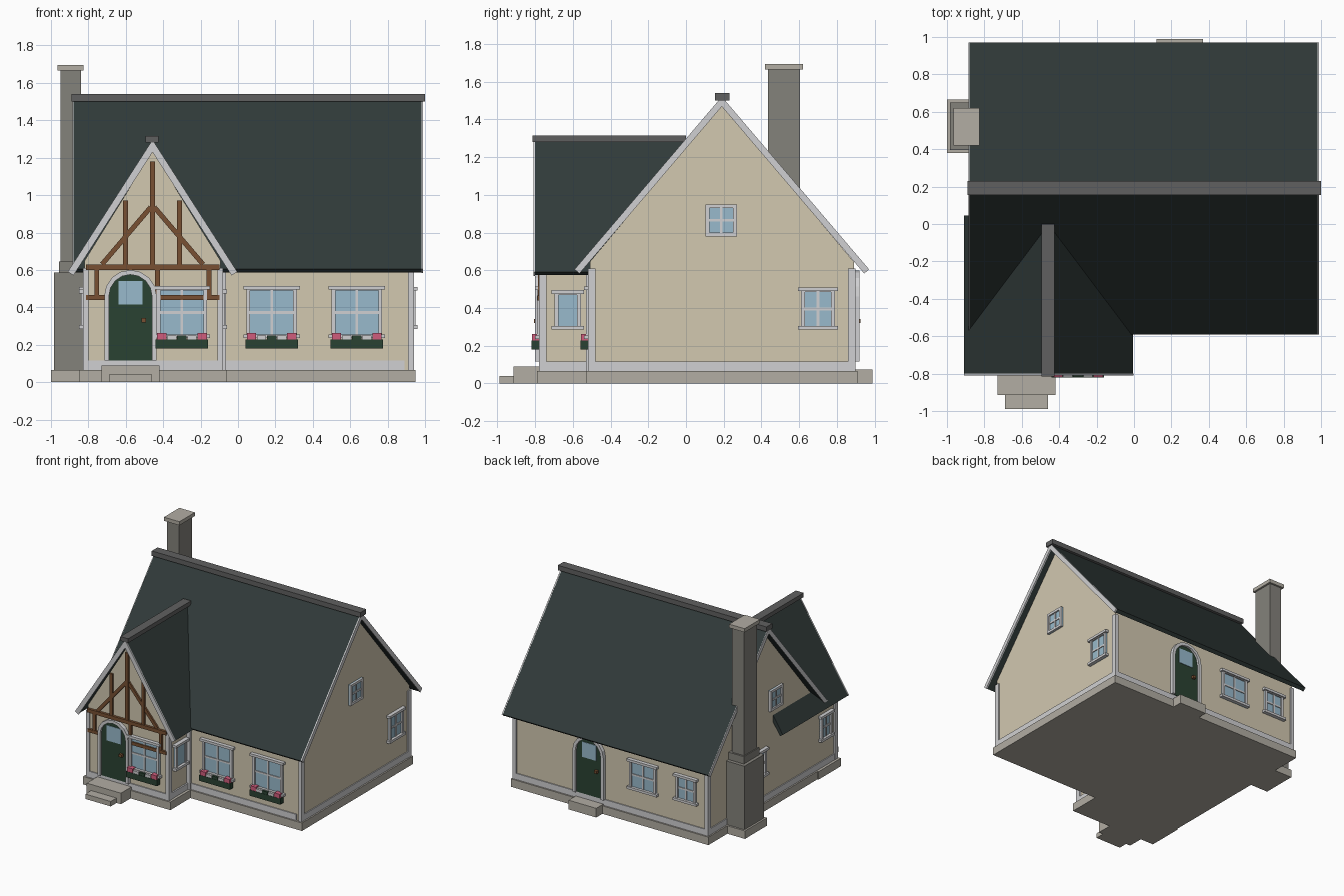
import bpy, bmesh, math
from mathutils import Vector

if "Cube" in bpy.data.objects:
    bpy.data.objects.remove(bpy.data.objects["Cube"])


def material(name, *rgb):
    lin = [(c / 255 / 12.92) if c < 11 else ((c / 255 + 0.055) / 1.055) ** 2.4 for c in rgb]
    m = bpy.data.materials.new(name)
    m.use_nodes = True
    m.diffuse_color = (*lin, 1)
    m.node_tree.nodes["Principled BSDF"].inputs["Base Color"].default_value = (*lin, 1)
    return m


ROOF = material("slate_green", 48, 58, 57)
WALL = material("cream_plaster", 210, 200, 176)
TRIM = material("pale_trim", 208, 208, 210)
GLASS = material("blue_glass", 152, 186, 204)
STONE = material("light_stone", 178, 173, 163)
CHIMNEY = material("chimney_stone", 132, 130, 123)
RIDGE = material("ridge_grey", 96, 96, 96)
TIMBER = material("brown_timber", 120, 80, 50)
GREEN = material("dark_green", 42, 66, 50)
PINK = material("pink_petals", 208, 92, 124)


# A wall is an origin, a sideways direction and an outward direction
def wall(origin, side, out):
    return Vector(origin), Vector(side), Vector(out)


FRONT = wall((0, -0.51, 0), (1, 0, 0), (0, -1, 0))
WING = wall((0, -0.77, 0), (1, 0, 0), (0, -1, 0))
BACK = wall((0, 0.89, 0), (-1, 0, 0), (0, 1, 0))
RIGHT = wall((0.93, 0, 0), (0, 1, 0), (1, 0, 0))
LEFT = wall((-0.82, 0, 0), (0, -1, 0), (-1, 0, 0))
WING_RIGHT = wall((-0.09, 0, 0), (0, 1, 0), (1, 0, 0))
WORLD_X = wall((0, 0, 0), (0, 1, 0), (1, 0, 0))
WORLD_Y = wall((0, 0, 0), (1, 0, 0), (0, -1, 0))


def prism(name, pts, d0, d1, mat, frame):
    """Extrude a profile drawn on a wall from depth d0 to d1 outward."""
    o, u, n = frame
    bm = bmesh.new()
    a, b = [[bm.verts.new(o + u * p + n * d + Vector((0, 0, q))) for p, q in pts] for d in (d0, d1)]
    bm.faces.new(a)
    bm.faces.new(b)
    for i in range(len(pts)):
        j = (i + 1) % len(pts)
        bm.faces.new((a[i], a[j], b[j], b[i]))
    bmesh.ops.recalc_face_normals(bm, faces=bm.faces)
    me = bpy.data.meshes.new(name)
    bm.to_mesh(me)
    bm.free()
    me.materials.append(mat)
    ob = bpy.data.objects.new(name, me)
    bpy.context.collection.objects.link(ob)
    return ob


def plate(name, u0, u1, v0, v1, d0, d1, mat, frame):
    return prism(name, [(u0, v0), (u1, v0), (u1, v1), (u0, v1)], d0, d1, mat, frame)


def block(name, x0, x1, y0, y1, z0, z1, mat):
    return plate(name, x0, x1, z0, z1, -y1, -y0, mat, WORLD_Y)


def beam(name, start, end, width, d0, d1, mat, frame):
    a, b = Vector(start), Vector(end)
    s = (b - a).normalized().orthogonal() * width / 2
    prism(name, [a + s, b + s, b - s, a - s], d0, d1, mat, frame)


def chevron(mid, half, eave, apex, t):
    """Cross-section of a gable roof with thickness t."""
    a = math.atan2(apex - eave, half)
    drop = t / math.cos(a)
    e = (half - t * math.sin(a), eave - t * math.cos(a))
    return [(mid - half, eave), (mid, apex), (mid + half, eave),
            (mid + e[0], e[1]), (mid, apex - drop), (mid - e[0], e[1])]


def gable(mid, half, top, apex):
    return [(mid - half, 0.06), (mid + half, 0.06), (mid + half, top), (mid, apex), (mid - half, top)]


# Foundation and steps
block("main_foundation", -0.84, 0.95, -0.53, 0.91, 0, 0.065, STONE)
block("wing_foundation", -0.85, -0.06, -0.79, -0.5, 0, 0.065, STONE)
block("chimney_foundation", -1.0, -0.8, 0.38, 0.665, 0, 0.065, STONE)
block("front_upper_step", -0.73, -0.42, -0.915, -0.77, 0, 0.09, STONE)
block("front_lower_step", -0.69, -0.46, -0.99, -0.9, 0, 0.04, STONE)
block("back_step", 0.12, 0.37, 0.88, 0.99, 0, 0.075, STONE)

# Walls
prism("main_walls", gable(0.19, 0.70, 0.645, 1.475), -0.82, 0.93, WALL, WORLD_X)
prism("wing_walls", gable(-0.457, 0.363, 0.65, 1.235), 0.4, 0.77, WALL, WORLD_Y)

# Roofs, gable boards, eave boards and ridge caps
prism("main_roof", chevron(0.19, 0.78, 0.605, 1.52, 0.03), -0.88, 0.98, ROOF, WORLD_X)
prism("wing_roof", chevron(-0.457, 0.452, 0.59, 1.295, 0.03), -0.045, 0.80, ROOF, WORLD_Y)
main_board = chevron(0.19, 0.781, 0.605, 1.521, 0.034)
prism("right_gable_board", main_board, 0.98, 0.99, TRIM, WORLD_X)
prism("left_gable_board", main_board, -0.885, -0.88, TRIM, WORLD_X)
prism("wing_gable_board", chevron(-0.457, 0.453, 0.59, 1.296, 0.036), 0.80, 0.81, TRIM, WORLD_Y)
block("main_ridge_cap", -0.89, 1.0, 0.155, 0.23, 1.5, 1.54, RIDGE)
block("wing_ridge_cap", -0.495, -0.425, -0.815, 0.0, 1.28, 1.315, RIDGE)

# Chimney
block("chimney_base", -0.985, -0.8, 0.395, 0.65, 0.06, 0.585, CHIMNEY)
block("chimney_shoulder", -0.958, -0.8, 0.42, 0.62, 0.58, 0.645, CHIMNEY)
block("chimney_shaft", -0.95, -0.84, 0.435, 0.605, 0.64, 1.67, CHIMNEY)
block("chimney_cap", -0.965, -0.825, 0.42, 0.62, 1.665, 1.695, STONE)

# Base boards and corner posts: frame, sideways start and end
for label, frame, u0, u1 in [("front", FRONT, -0.09, 0.89), ("wing", WING, -0.82, -0.09),
                             ("back", BACK, -0.93, 0.82), ("right", RIGHT, -0.51, 0.89),
                             ("left", LEFT, -0.89, 0.77), ("wing_right", WING_RIGHT, -0.77, -0.51)]:
    plate(label + "_base_board", u0, u1, 0.065, 0.115, -0.01, 0.008, TRIM, frame)
for label, x, y, sx, sy in [("front_right", 0.93, -0.51, 1, -1), ("back_right", 0.93, 0.89, 1, 1),
                            ("back_left", -0.82, 0.89, -1, 1), ("wing_left", -0.82, -0.77, -1, -1),
                            ("wing_right", -0.09, -0.77, 1, -1)]:
    xs = sorted((x + sx * 0.01, x - sx * 0.02))
    ys = sorted((y + sy * 0.01, y - sy * 0.03))
    block(label + "_corner_post", *xs, *ys, 0.065, 0.61, TRIM)
block("inner_corner_post", -0.1, -0.065, -0.53, -0.5, 0.065, 0.6, TRIM)


# Windows
def window(label, frame, mid, w, v0, v1, bars=True, ledges=True):
    h, f = w / 2, 0.02
    plate(label + "_glass", mid - h, mid + h, v0, v1, -0.01, 0.008, GLASS, frame)
    for s in (-1, 1):
        e = sorted((mid + s * h, mid + s * (h - f)))
        plate(label + "_jamb", *e, v0, v1, -0.01, 0.02, TRIM, frame)
    plate(label + "_head", mid - h, mid + h, v1 - f, v1, -0.01, 0.02, TRIM, frame)
    plate(label + "_foot", mid - h, mid + h, v0, v0 + f, -0.01, 0.02, TRIM, frame)
    if bars:
        c = (v0 + v1) / 2
        plate(label + "_upright_bar", mid - 0.007, mid + 0.007, v0, v1, 0, 0.014, TRIM, frame)
        plate(label + "_cross_bar", mid - h, mid + h, c - 0.007, c + 0.007, 0, 0.014, TRIM, frame)
    if ledges:
        for part, v in (("lintel", v1 - 0.015), ("sill", v0)):
            plate(label + "_" + part, mid - h - 0.016, mid + h + 0.016, v, v + 0.02,
                  -0.01, 0.03, TRIM, frame)


def flower_box(label, frame, mid):
    plate(label + "_flower_box", mid - 0.14, mid + 0.14, 0.18, 0.228, 0.01, 0.05, GREEN, frame)
    for i, mat in enumerate((PINK, TRIM, GREEN, TRIM, PINK)):
        u = mid + (i - 2) * 0.054
        top = 0.262 if mat is PINK else 0.25
        plate(label + "_blossom", u - 0.025, u + 0.025, 0.22, top, 0.008, 0.048, mat, frame)


for label, frame, mid in [("wing_window", WING, -0.3), ("middle_window", FRONT, 0.18),
                          ("end_window", FRONT, 0.635)]:
    window(label, frame, mid, 0.27, 0.235, 0.51)
    flower_box(label, frame, mid)
window("right_attic_window", RIGHT, 0.187, 0.165, 0.78, 0.95, ledges=False)
window("left_attic_window", LEFT, -0.02, 0.165, 0.78, 0.95, ledges=False)
window("right_window", RIGHT, 0.7, 0.18, 0.285, 0.505)
window("left_window", LEFT, -0.24, 0.18, 0.285, 0.505)
window("wing_right_window", WING_RIGHT, -0.627, 0.14, 0.285, 0.49, bars=False)
window("wing_left_window", LEFT, 0.627, 0.14, 0.285, 0.49)
window("back_wide_window", BACK, 0.24, 0.24, 0.27, 0.51)
window("back_small_window", BACK, 0.63, 0.18, 0.29, 0.5)


# Arched doors
def arch(mid, r, spring, base, steps=8):
    curve = [(mid + r * math.cos(math.pi * i / steps), spring + r * math.sin(math.pi * i / steps))
             for i in range(steps + 1)]
    return [(mid + r, base)] + curve + [(mid - r, base)]


def door(label, frame, mid):
    inner = arch(mid, 0.115, 0.46, 0.115)
    prism(label + "_door", inner, -0.01, 0.012, GREEN, frame)
    prism(label + "_door_surround", arch(mid, 0.14, 0.46, 0.115) + inner[::-1], -0.01, 0.03, TRIM, frame)
    plate(label + "_door_glass", mid - 0.065, mid + 0.065, 0.415, 0.54, 0.01, 0.016, GLASS, frame)
    plate(label + "_door_knob", mid + 0.058, mid + 0.084, 0.32, 0.342, 0.01, 0.035, TIMBER, frame)


door("front", WING, -0.575)
door("back", BACK, -0.245)

# Timber framing on the wing gable
C = -0.457
beam("upper_timber", (C - 0.357, 0.615), (C + 0.357, 0.615), 0.03, -0.01, 0.02, TIMBER, WING)
beam("lower_timber_left", (C - 0.357, 0.452), (-0.71, 0.452), 0.026, -0.01, 0.018, TIMBER, WING)
beam("lower_timber_right", (-0.44, 0.452), (C + 0.357, 0.452), 0.026, -0.01, 0.018, TIMBER, WING)
beam("king_post", (C, 0.61), (C, 1.18), 0.027, -0.01, 0.018, TIMBER, WING)
for u in (-0.755, -0.43, -0.155):
    beam("short_post", (u, 0.45), (u, 0.61), 0.025, -0.01, 0.016, TIMBER, WING)
for s in (-1, 1):
    beam("side_post", (C + s * 0.144, 0.62), (C + s * 0.144, 0.97), 0.026, -0.01, 0.016, TIMBER, WING)
    beam("brace", (C + s * 0.27, 0.63), (C + s * 0.01, 0.935), 0.026, -0.01, 0.014, TIMBER, WING)
